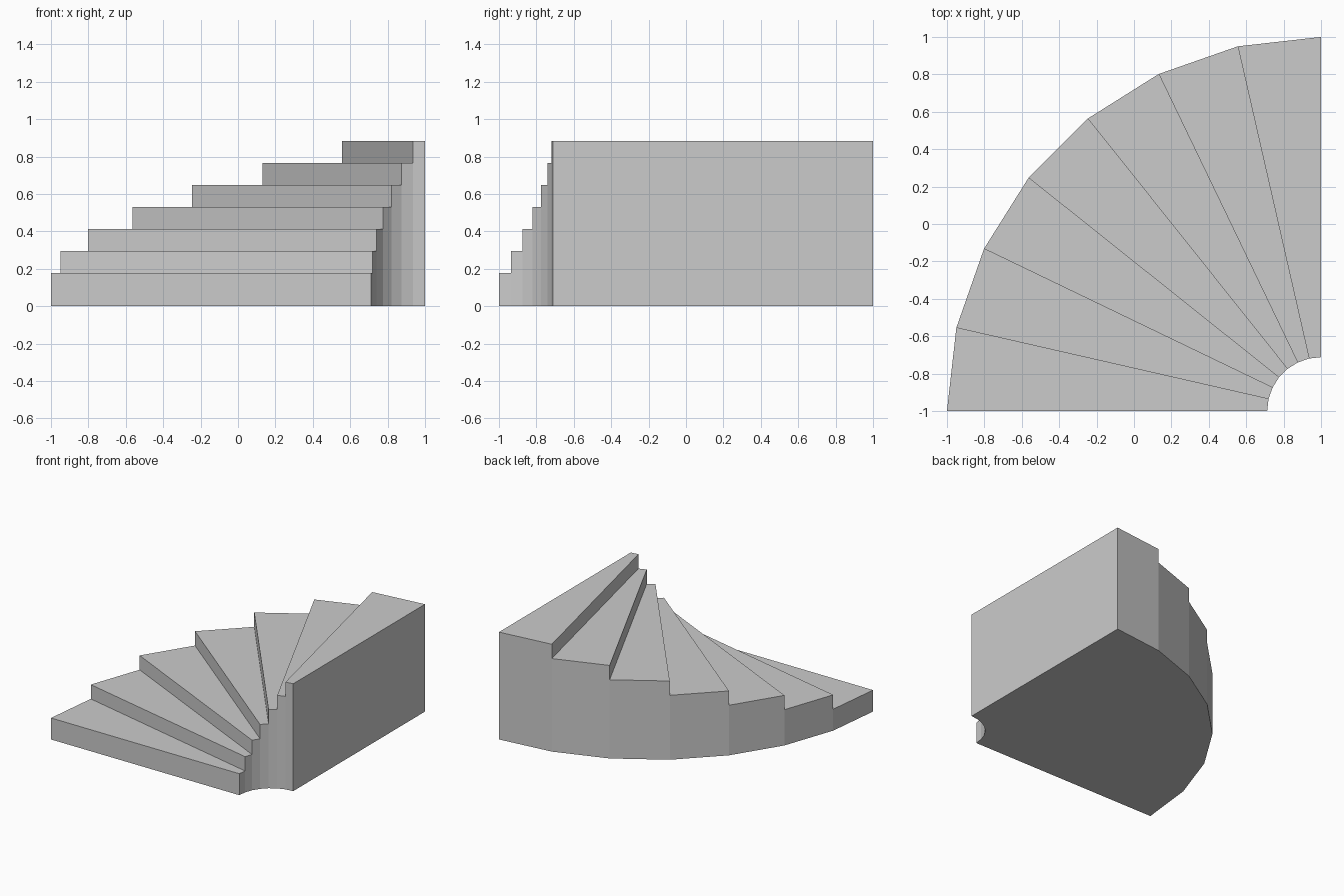
import bpy, bmesh
from math import radians, cos, sin
from mathutils import Vector

cube = bpy.data.objects.get("Cube")
if cube:
    bpy.data.objects.remove(cube, do_unlink=True)

STEPS = 7
OUTER, INNER = 2.0, 0.288
RISE = 0.1176
PIVOT = Vector((1, -1, 0))

stone = bpy.data.materials.new("light_grey")
grey = (0.6, 0.6, 0.6, 1)
stone.use_nodes = True
stone.diffuse_color = grey
stone.node_tree.nodes["Principled BSDF"].inputs["Base Color"].default_value = grey


def point(radius, i, z):
    """Point on the quarter turn at step line i."""
    a = radians(180 - 90 * i / STEPS)
    return PIVOT + Vector((radius * cos(a), radius * sin(a), z))


def height(i):
    """Tread height; the first step is half a rise taller."""
    return 0 if i < 0 else RISE * (i + 1.5)


bm = bmesh.new()


def face(points):
    bm.faces.new([bm.verts.new(p) for p in points])


for i in range(STEPS):
    low, top = height(i - 1), height(i)
    # Tread and riser
    face([point(INNER, i, top), point(OUTER, i, top),
          point(OUTER, i + 1, top), point(INNER, i + 1, top)])
    face([point(INNER, i, low), point(OUTER, i, low),
          point(OUTER, i, top), point(INNER, i, top)])
    # Outer and inner side walls, sharing the corner of the step below
    for radius in (OUTER, INNER):
        wall = [point(radius, i, 0), point(radius, i + 1, 0),
                point(radius, i + 1, top), point(radius, i, top)]
        if low:
            wall.append(point(radius, i, low))
        face(wall)
    # Underside
    face([point(INNER, i, 0), point(INNER, i + 1, 0),
          point(OUTER, i + 1, 0), point(OUTER, i, 0)])

# Tall end wall
top = height(STEPS - 1)
face([point(INNER, STEPS, 0), point(OUTER, STEPS, 0),
      point(OUTER, STEPS, top), point(INNER, STEPS, top)])

# Weld into one closed shell
bmesh.ops.remove_doubles(bm, verts=bm.verts, dist=0.0005)
bmesh.ops.recalc_face_normals(bm, faces=bm.faces)
mesh = bpy.data.meshes.new("winding_stair")
bm.to_mesh(mesh)
bm.free()
mesh.materials.append(stone)
stair = bpy.data.objects.new("winding_stair", mesh)
bpy.context.collection.objects.link(stair)
